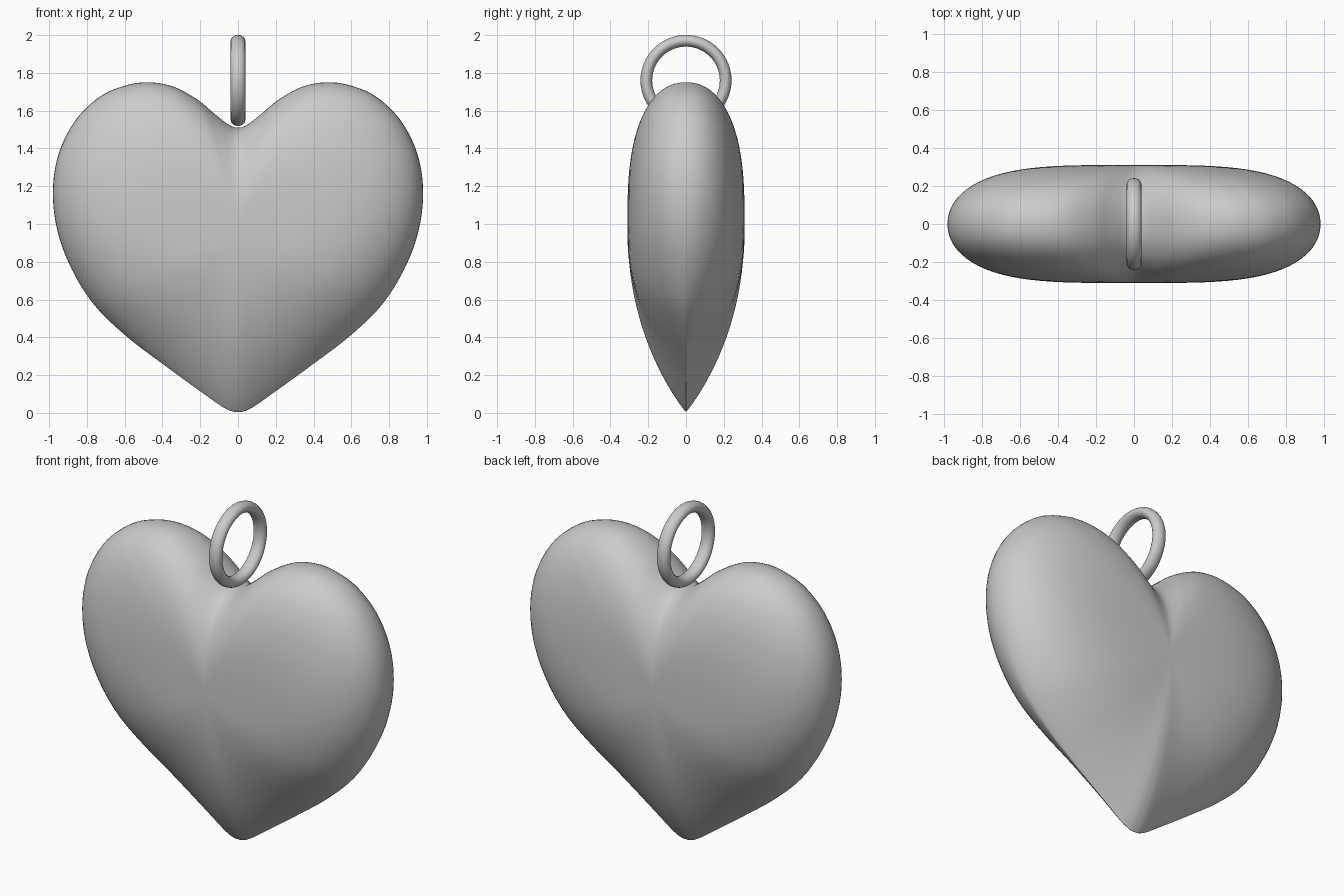
import bpy, bmesh, math
from mathutils import Vector

if "Cube" in bpy.data.objects:
    bpy.data.objects.remove(bpy.data.objects["Cube"])

CENTRE = Vector((0, 1.0))
HALF_DEPTH = 0.31
STEPS, RINGS = 6, 24

# Right half of the heart outline (x, z), from tip to notch
half = [(0, .005), (.07, .025), (.2, .115), (.4, .26), (.59, .405), (.76, .57),
        (.88, .76), (.955, .96), (.98, 1.17), (.95, 1.37), (.86, 1.55),
        (.73, 1.675), (.6, 1.732), (.48, 1.75), (.35, 1.73), (.22, 1.662),
        (.12, 1.58), (.05, 1.527), (0, 1.51)]
ctrl = [Vector(p) for p in half + [(-x, z) for x, z in half[-2:0:-1]]]


def catmull(a, b, c, d, t):
    return 0.5 * (2 * b + (c - a) * t + (2 * a - 5 * b + 4 * c - d) * t * t
                  + (3 * b - a - 3 * c + d) * t ** 3)


n = len(ctrl)
outline = [catmull(ctrl[i - 1], ctrl[i], ctrl[(i + 1) % n], ctrl[(i + 2) % n], k / STEPS)
           for i in range(n) for k in range(STEPS)]


# Puffed depth: sharper towards the tip, fuller at the sides and lobes
def depth(direction, r):
    d = direction.normalized()
    u = (1 - d.y) / 2
    power = 2.2 + 1.6 * d.x ** 2
    return HALF_DEPTH * max(0, 1 - r ** power) ** (0.45 + 0.48 * u ** 3)


# Heart body: shrinking copies of the outline on both faces
bm = bmesh.new()
rim = [bm.verts.new((p.x, 0, p.y)) for p in outline]
for side in (-1, 1):
    prev = rim
    for j in range(RINGS - 1, 0, -1):
        r = math.sin(j / RINGS * math.pi / 2)
        loop = []
        for p in outline:
            q = CENTRE + (p - CENTRE) * r
            loop.append(bm.verts.new((q.x, side * depth(p - CENTRE, r), q.y)))
        for i in range(len(loop)):
            k = (i + 1) % len(loop)
            bm.faces.new((prev[i], prev[k], loop[k], loop[i]))
        prev = loop
    pole = bm.verts.new((0, side * HALF_DEPTH, CENTRE.y))
    for i in range(len(prev)):
        bm.faces.new((prev[i], prev[(i + 1) % len(prev)], pole))
bmesh.ops.recalc_face_normals(bm, faces=bm.faces)
mesh = bpy.data.meshes.new("heart_body")
bm.to_mesh(mesh)
bm.free()
mesh.shade_smooth()
heart = bpy.data.objects.new("heart_body", mesh)
bpy.context.collection.objects.link(heart)

# Hanging ring, seated in the notch
bpy.ops.mesh.primitive_torus_add(major_radius=0.21, minor_radius=0.031,
                                 major_segments=64, minor_segments=20,
                                 location=(0, 0, 1.76), rotation=(0, math.pi / 2, 0))
ring = bpy.context.object
ring.name = "hanging_ring"
ring.scale.z = 1.25
bpy.ops.object.shade_smooth()
